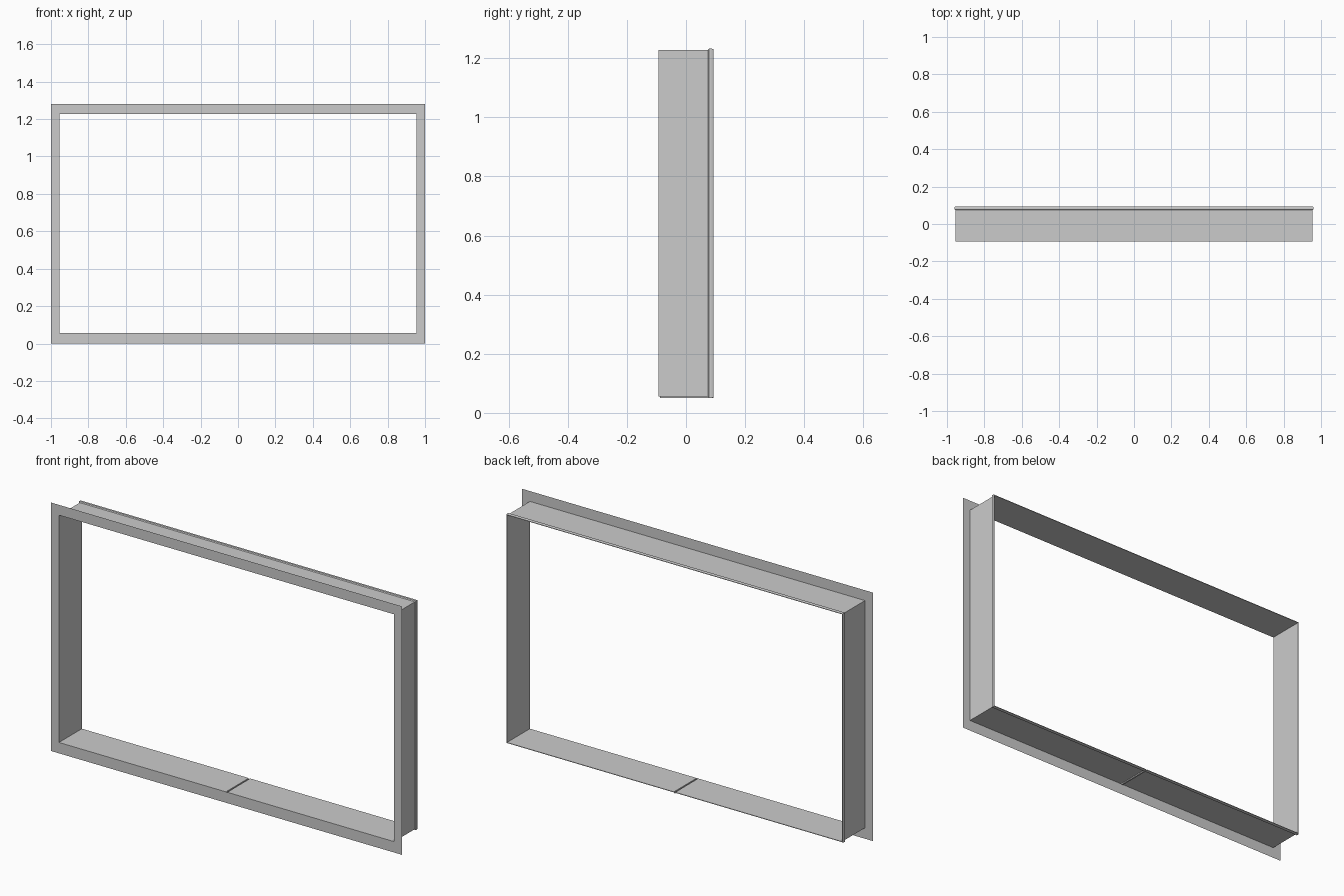
import bpy

if "Cube" in bpy.data.objects:
    bpy.data.objects.remove(bpy.data.objects["Cube"])

X, Z0, Z1 = 0.955, 0.056, 1.227   # sleeve opening
F, B = -0.093, 0.093              # front and back planes
GAP = 0.004                       # half width of the bottom seam


def make(name, verts, faces):
    mesh = bpy.data.meshes.new(name)
    mesh.from_pydata(verts, [], faces)
    mesh.update()
    obj = bpy.data.objects.new(name, mesh)
    bpy.context.collection.objects.link(obj)
    return obj


def bridge(rows, closed):
    """Skin equal-length rows of points into quads."""
    n = len(rows[0])
    verts = [p for row in rows for p in row]
    faces = []
    for r in range(len(rows) - 1):
        for i in range(n if closed else n - 1):
            j = (i + 1) % n
            faces.append((r * n + i, r * n + j, (r + 1) * n + j, (r + 1) * n + i))
    return verts, faces


def ring(x, z0, z1, y):
    return [(-x, y, z0), (x, y, z0), (x, y, z1), (-x, y, z1)]


def split_ring(d, y):
    x, a, b = X + d, Z0 - d, Z1 + d
    return [(GAP, y, a), (x, y, a), (x, y, b), (-x, y, b), (-x, y, a), (-GAP, y, a)]


# Thin front flange with mitred corners
make("front_flange", *bridge([ring(1, 0, 1.28, F), ring(X, Z0, Z1, F)], True))

# Sheet sleeve, its back edge hemmed outward
hem = [(0, F), (0, B), (0.003, B), (0.005, 0.087), (0.005, 0.078), (0.001, 0.074)]
make("sleeve", *bridge([split_ring(d, y) for d, y in hem], False))

# Folded seam channel under the middle of the bottom panel
channel = [(-GAP, Z0), (-GAP, Z0 - 0.006), (GAP, Z0 - 0.006), (GAP, Z0)]
make("bottom_seam", *bridge([[(x, y, z) for x, z in channel] for y in (F + 0.005, B)], False))
